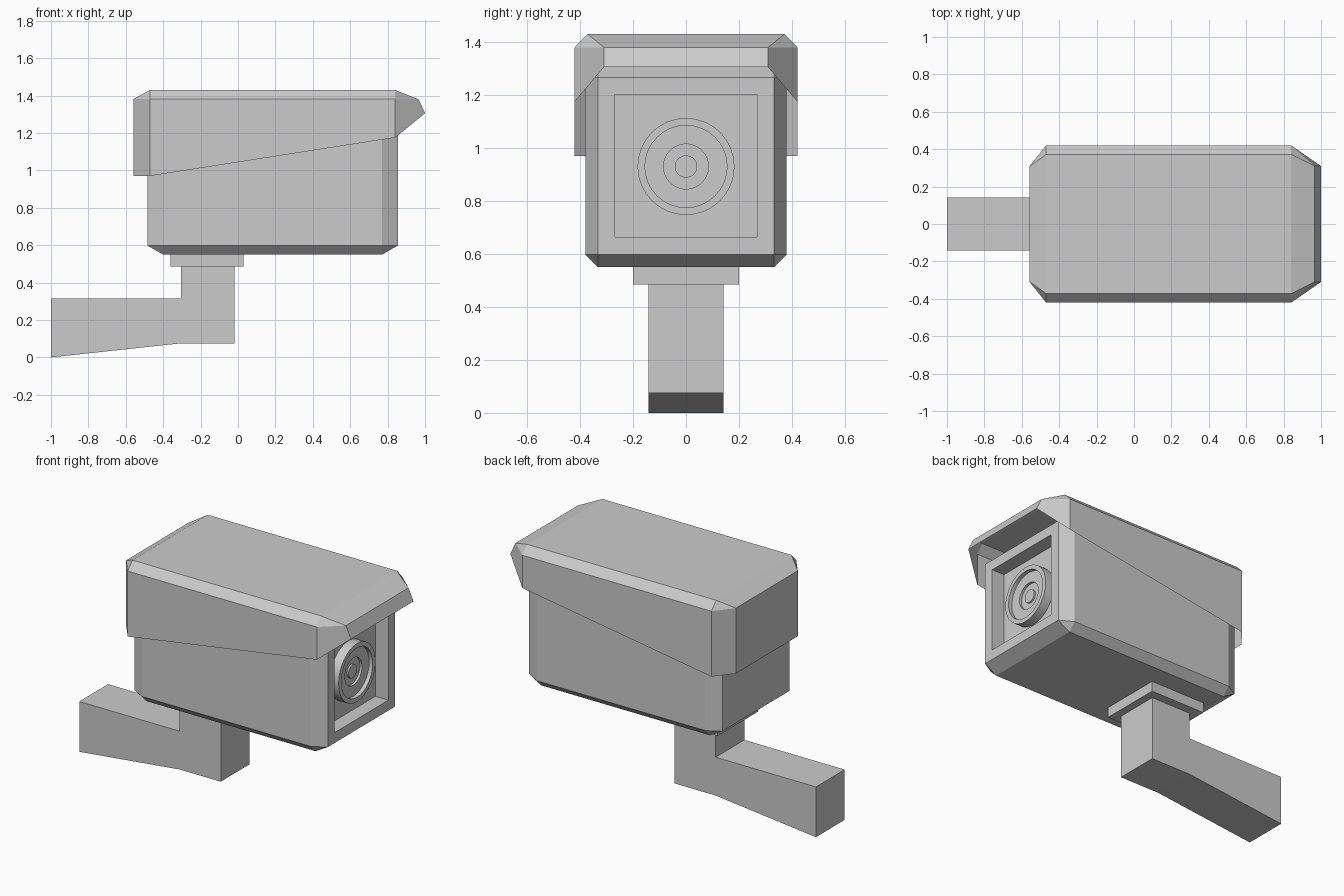
import bpy, bmesh, math
from mathutils import Matrix, Vector

cube = bpy.data.objects.get("Cube")
if cube:
    bpy.data.objects.remove(cube, do_unlink=True)

grey = bpy.data.materials.new("light_grey")
grey.use_nodes = True
grey.diffuse_color = (0.6, 0.6, 0.6, 1)
grey.node_tree.nodes["Principled BSDF"].inputs["Base Color"].default_value = (0.6, 0.6, 0.6, 1)


def finish(bm, name):
    bmesh.ops.recalc_face_normals(bm, faces=bm.faces)
    mesh = bpy.data.meshes.new(name)
    bm.to_mesh(mesh)
    bm.free()
    mesh.materials.append(grey)
    obj = bpy.data.objects.new(name, mesh)
    bpy.context.collection.objects.link(obj)
    return obj


def box(bm, low, high, chamfer=0):
    """Box between two corners; the chamfer is a share of each side."""
    low, high = Vector(low), Vector(high)
    bmesh.ops.create_cube(bm, size=1)
    if chamfer:
        bmesh.ops.bevel(bm, geom=bm.edges[:], offset=chamfer, segments=1,
                        affect='EDGES', profile=0.5)
    bmesh.ops.scale(bm, vec=high - low, verts=bm.verts)
    bmesh.ops.translate(bm, vec=(low + high) / 2, verts=bm.verts)


# Camera housing with a recessed window in its +x end
bm = bmesh.new()
box(bm, (-0.485, -0.38, 0.55), (0.855, 0.38, 1.315), chamfer=0.063)
bm.normal_update()
window = max(bm.faces, key=lambda f: f.calc_center_median().x)
bmesh.ops.inset_region(bm, faces=[window], thickness=0.065, use_even_offset=True)
pushed = bmesh.ops.extrude_discrete_faces(bm, faces=[window])["faces"]
bmesh.ops.translate(bm, vec=(-0.09, 0, 0), verts=pushed[0].verts[:])
finish(bm, "housing")

# Lens: stepped profile (x, radius) turned about the x axis
profile = [(0.765, 0.183), (0.825, 0.183), (0.825, 0.155), (0.8, 0.155), (0.8, 0.085),
           (0.785, 0.085), (0.785, 0.042), (0.795, 0.042), (0.795, 0)]
bm = bmesh.new()
verts = [bm.verts.new((x, 0, r)) for x, r in profile]
edges = [bm.edges.new(pair) for pair in zip(verts, verts[1:])]
bmesh.ops.spin(bm, geom=verts + edges, cent=(0, 0, 0), axis=(1, 0, 0),
               angle=math.tau, steps=32)
bmesh.ops.remove_doubles(bm, verts=bm.verts, dist=0.0005)
bmesh.ops.translate(bm, vec=(0, 0, 0.93), verts=bm.verts)
lens = finish(bm, "lens")
bpy.context.view_layer.objects.active = lens
lens.select_set(True)
bpy.ops.object.shade_smooth_by_angle(angle=math.radians(30))
lens.select_set(False)

# Sun hood: thin open shell made of a top, a shoulder ring and a lower rim
top = [(-0.47, 0.372, 1.43), (0.84, 0.372, 1.43)]
shoulder = [(-0.56, 0.307, 1.38), (-0.47, 0.42, 1.38), (0.84, 0.42, 1.38), (0.965, 0.31, 1.38)]
rim = [(-0.56, 0.307, 0.97), (-0.47, 0.42, 0.97), (0.84, 0.42, 1.175), (1.0, 0.31, 1.305)]
bm = bmesh.new()


def both_sides(points):
    left = [bm.verts.new(p) for p in points]
    right = [bm.verts.new((x, -y, z)) for x, y, z in points]
    return left, right


tops, shoulders, rims = both_sides(top), both_sides(shoulder), both_sides(rim)
for t, s, r in zip(tops, shoulders, rims):
    for i in range(3):
        bm.faces.new((s[i], s[i + 1], r[i + 1], r[i]))
    bm.faces.new((t[0], t[1], s[2], s[1]))
    bm.faces.new((t[0], s[1], s[0]))
    bm.faces.new((t[1], s[3], s[2]))
(tl, tr), (sl, sr), (rl, rr) = tops, shoulders, rims
bm.faces.new((tl[0], tr[0], tr[1], tl[1]))
for end, t in ((0, 0), (3, 1)):
    bm.faces.new((tl[t], tr[t], sr[end], sl[end]))
    bm.faces.new((sl[end], sr[end], rr[end], rl[end]))
finish(bm, "sun_hood")

# Mounting plate under the housing
bm = bmesh.new()
box(bm, (-0.36, -0.2, 0.485), (0.03, 0.2, 0.55))
finish(bm, "mounting_plate")

# Wall arm: side outline extruded across y
outline = [(-1, 0), (-0.305, 0.075), (-0.02, 0.075), (-0.02, 0.485),
           (-0.305, 0.485), (-0.305, 0.315), (-1, 0.315)]
bm = bmesh.new()
side = bm.faces.new([bm.verts.new((x, -0.142, z)) for x, z in outline])
new = bmesh.ops.extrude_face_region(bm, geom=[side], use_keep_orig=True)["geom"]
bmesh.ops.translate(bm, vec=(0, 0.284, 0),
                    verts=[g for g in new if isinstance(g, bmesh.types.BMVert)])
finish(bm, "wall_arm")
